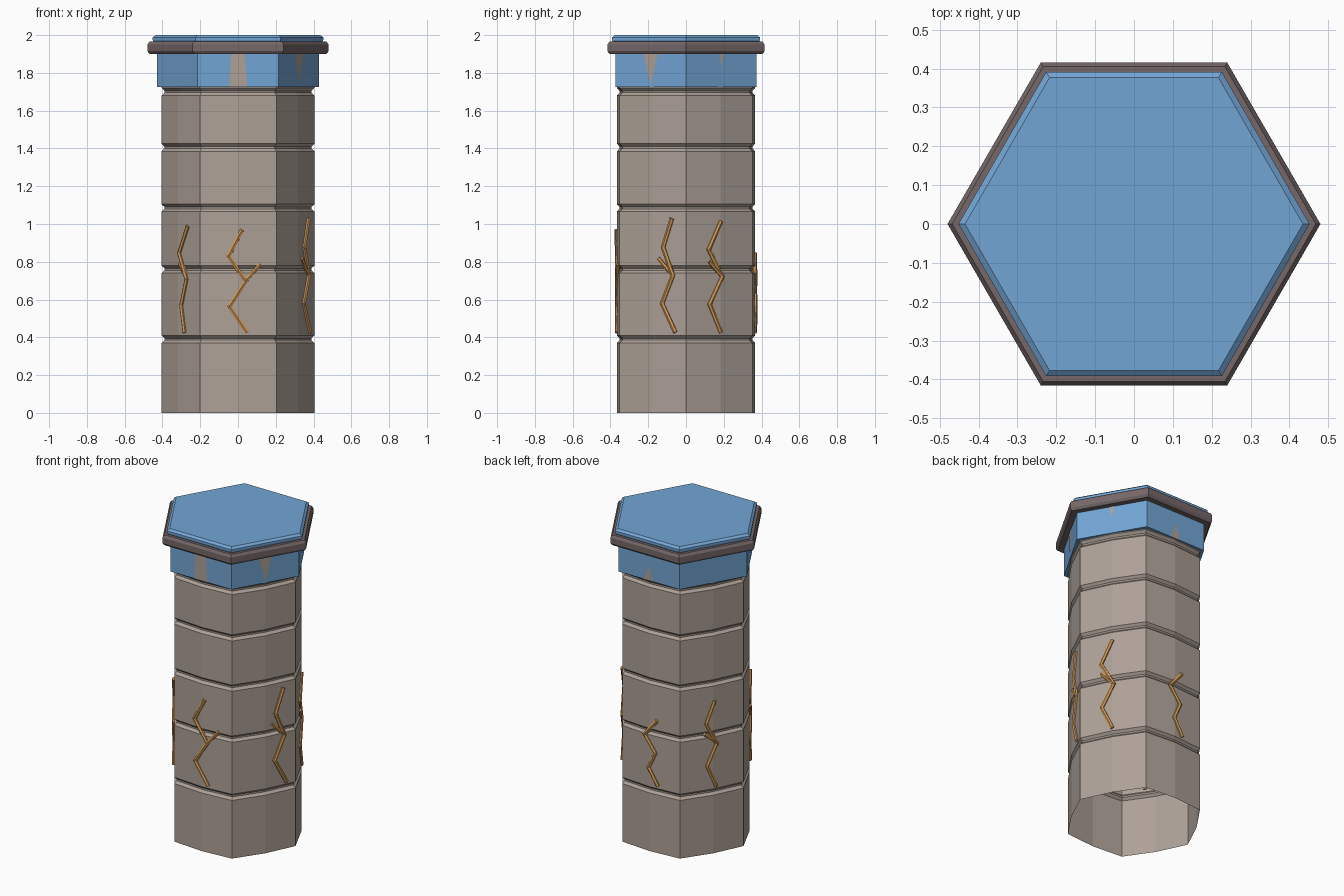
import bpy, bmesh
from math import sin, cos, radians, pi
from mathutils import Vector

if "Cube" in bpy.data.objects:
    bpy.data.objects.remove(bpy.data.objects["Cube"])


def material(name, rgb):
    m = bpy.data.materials.new(name)
    m.use_nodes = True
    m.diffuse_color = (*rgb, 1)
    m.node_tree.nodes["Principled BSDF"].inputs["Base Color"].default_value = (*rgb, 1)
    return m


stone = material("stone", (0.42, 0.355, 0.31))
blue = material("blue_paint", (0.17, 0.376, 0.665))
mauve = material("dark_mauve", (0.18, 0.137, 0.14))
gold = material("gold", (0.62, 0.31, 0.09))


def finish(name, bm, mat, recalc=True):
    if recalc:
        bmesh.ops.recalc_face_normals(bm, faces=bm.faces)
    me = bpy.data.meshes.new(name)
    bm.to_mesh(me)
    bm.free()
    me.materials.append(mat)
    ob = bpy.data.objects.new(name, me)
    bpy.context.collection.objects.link(ob)
    return ob


def lathe(name, profile, mat, sides=6, bulge=1.0, cap_top=False):
    """Stack polygon rings (radius, z); odd corners are scaled by bulge."""
    bm = bmesh.new()
    rings = []
    for r, z in profile:
        ring = []
        for i in range(sides):
            a = 2 * pi * i / sides
            k = r * (bulge if i % 2 else 1)
            ring.append(bm.verts.new((k * cos(a), k * sin(a), z)))
        rings.append(ring)
    for low, high in zip(rings, rings[1:]):
        for i in range(sides):
            j = (i + 1) % sides
            bm.faces.new((low[i], low[j], high[j], high[i]))
    if cap_top:
        bm.faces.new(rings[-1])
    return finish(name, bm, mat, recalc=False)


def on_face(angle, u, z, dist):
    """Point on the side facing angle: u sideways, dist from the axis."""
    a = radians(angle)
    return Vector((dist * cos(a) - u * sin(a), dist * sin(a) + u * cos(a), z))


# Hollow shaft of stacked blocks with grooves, faces slightly bowed
R = 0.405
profile = [(R, 0)]
for z in (0.39, 0.76, 1.085, 1.405, 1.70):
    profile += [(R, z - 0.02), (R * 0.96, z - 0.005), (R * 0.96, z + 0.005), (R, z + 0.02)]
profile.append((R, 1.74))
lathe("shaft", profile, stone, sides=12, bulge=0.905)

# Painted collar, trim ring and lid
lathe("collar", [(0.38, 1.725), (0.43, 1.725), (0.43, 1.91)], blue)
lathe("trim_ring", [(0.42, 1.90), (0.468, 1.90), (0.48, 1.915), (0.48, 1.95),
                    (0.468, 1.966), (0.43, 1.966)], mauve)
lathe("lid", [(0.445, 1.96), (0.452, 1.975), (0.452, 1.988), (0.435, 2.0)], blue, cap_top=True)

# Bare stone patches where the collar paint is worn
patches = {
    "front": (-90, [(-0.047, 1.725), (0.047, 1.725), (0.037, 1.905), (-0.037, 1.905)]),
    "front_left": (-30, [(0, 1.735), (0.045, 1.905), (-0.045, 1.905)]),
    "back_left": (30, [(0, 1.83), (0.017, 1.905), (-0.017, 1.905)]),
    "back": (90, [(-0.035, 1.725), (0.035, 1.725), (0, 1.82)]),
}
for side, (angle, outline) in patches.items():
    bm = bmesh.new()
    bm.faces.new([bm.verts.new(on_face(angle, u, z, 0.375)) for u, z in outline])
    finish("worn_patch_" + side, bm, stone, recalc=False)


# Zigzag gold veins, one per side, most with a short branch
def rod(bm, a, b, radius=0.0125):
    d = b - a
    rot = Vector((0, 0, 1)).rotation_difference(d).to_matrix().to_4x4()
    geo = bmesh.ops.create_cone(bm, cap_ends=True, segments=6, radius1=radius,
                                radius2=radius, depth=d.length + radius * 0.8)
    bmesh.ops.transform(bm, matrix=rot, verts=geo["verts"])
    bmesh.ops.translate(bm, vec=(a + b) / 2, verts=geo["verts"])


# angle, top height, sideways offsets from top to bottom, branch tip
veins = {
    "front": (-90, 0.965, (0.02, -0.05, 0.04, -0.045, 0.045), (0.115, 0.785)),
    "front_left": (-30, 1.025, (0.12, 0.07, 0.127, 0.064, 0.14), (0.045, 0.815)),
    "back_left": (30, 1.01, (0, -0.07, 0.01, -0.065, 0), (-0.065, 0.80)),
    "back": (90, 0.84, (0.05, -0.035, 0.04, -0.005, 0.055), None),
    "back_right": (150, 0.965, (0.01, -0.04, 0.025, -0.035, 0.02), (-0.05, 0.765)),
    "front_right": (-150, 0.985, (0.094, 0.014, 0.084, 0.034, 0.064), (0.02, 0.79)),
}
for side, (angle, top, offsets, tip) in veins.items():
    bm = bmesh.new()

    def point(u, z):
        return on_face(angle, u, z, 0.367 - 0.06 * abs(u))

    pts = [point(u, top + (0.43 - top) * i / 4) for i, u in enumerate(offsets)]
    for a, b in zip(pts, pts[1:]):
        rod(bm, a, b)
    if tip:
        rod(bm, pts[2], point(*tip), 0.011)
    finish("gold_vein_" + side, bm, gold)
